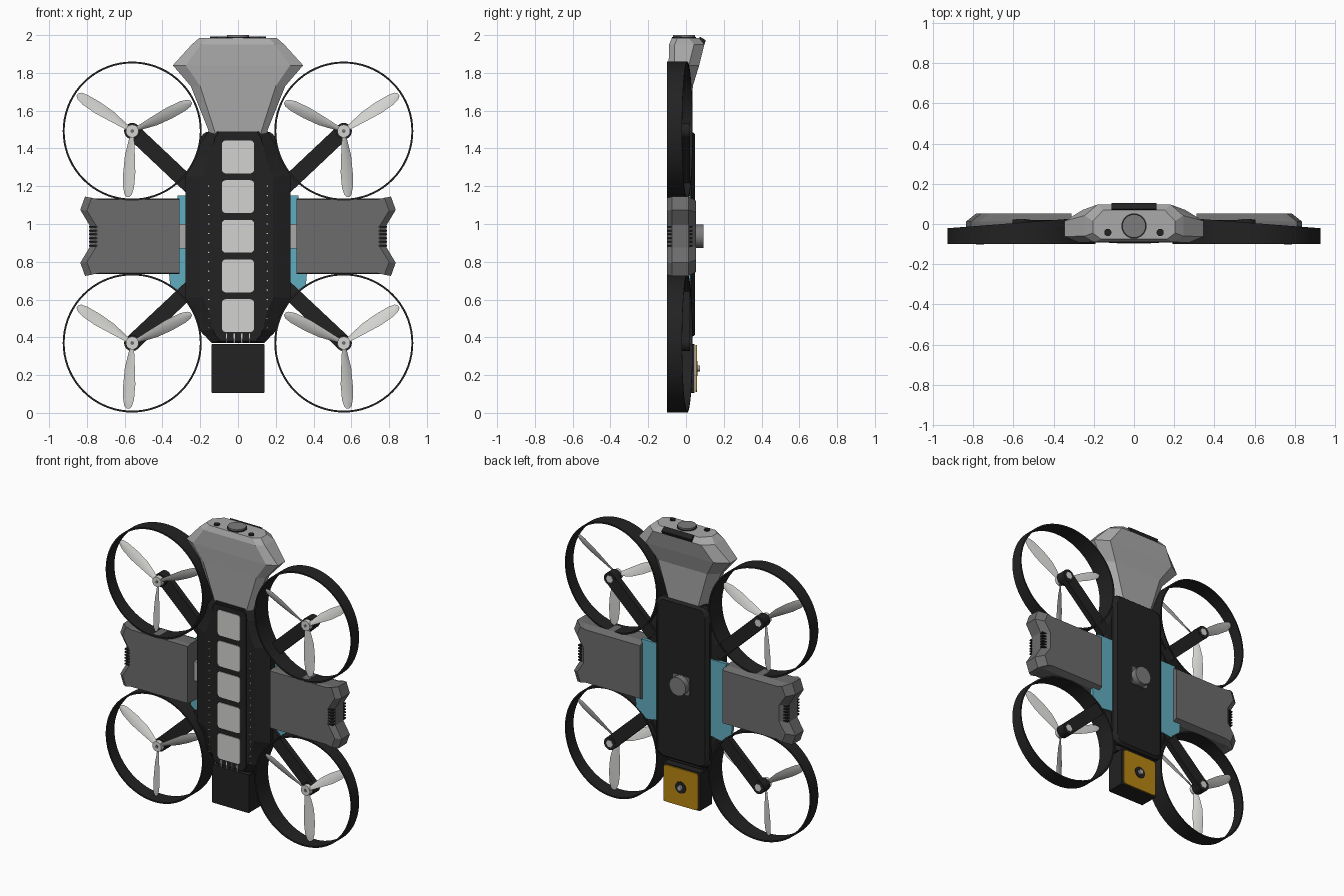
import bpy, bmesh, math
from mathutils import Vector

cube = bpy.data.objects.get("Cube")
if cube:
    bpy.data.objects.remove(cube, do_unlink=True)


def material(name, r, g, b):
    m = bpy.data.materials.new(name)
    m.use_nodes = True
    m.diffuse_color = (r, g, b, 1)
    bsdf = next(n for n in m.node_tree.nodes if n.type == 'BSDF_PRINCIPLED')
    bsdf.inputs["Base Color"].default_value = (r, g, b, 1)
    return m


BLACK = material("matte black", .016, .016, .016)
GREY = material("battery grey", .15, .15, .15)
SHELL = material("head grey", .4, .4, .4)
WHITE = material("off white", .65, .65, .63)
TEAL = material("teal", .12, .42, .53)
GOLD = material("gold", .48, .24, .006)
LENS = material("lens grey", .2, .2, .2)


def finish(name, bm, mat, smooth=True):
    bmesh.ops.recalc_face_normals(bm, faces=bm.faces)
    me = bpy.data.meshes.new(name)
    bm.to_mesh(me)
    bm.free()
    me.materials.append(mat)
    if smooth:
        me.shade_smooth()
        me.set_sharp_from_angle(angle=math.radians(30))
    ob = bpy.data.objects.new(name, me)
    bpy.context.collection.objects.link(ob)
    return ob


def loft(name, sections, mat, closed=False, smooth=True):
    """Skin a list of equal-length point loops; cap the ends or close the chain."""
    bm = bmesh.new()
    rows = [[bm.verts.new(p) for p in s] for s in sections]
    n = len(rows[0])
    pairs = list(zip(rows, rows[1:])) + ([(rows[-1], rows[0])] if closed else [])
    for a, b in pairs:
        for i in range(n):
            j = (i + 1) % n
            bm.faces.new((a[i], a[j], b[j], b[i]))
    if not closed:
        bm.faces.new(rows[0])
        bm.faces.new(rows[-1])
    return finish(name, bm, mat, smooth)


def prism(name, outline, y0, y1, mat, smooth=True):
    return loft(name, [[(x, y, z) for x, z in outline] for y in (y0, y1)], mat, smooth=smooth)


def circle(x, z, r, n=24):
    return [(x + r * math.cos(math.tau * i / n), z + r * math.sin(math.tau * i / n)) for i in range(n)]


def rounded(x, z, w, h, r, n=4):
    """Rounded rectangle outline with half sizes w and h."""
    pts = []
    for k, (sx, sz) in enumerate(((1, 1), (-1, 1), (-1, -1), (1, -1))):
        for i in range(n + 1):
            a = math.pi / 2 * (k + i / n)
            pts.append((x + sx * (w - r) + r * math.cos(a), z + sz * (h - r) + r * math.sin(a)))
    return pts


def scaled(outline, sx, sz):
    return [(x * sx, MID + (z - MID) * sz) for x, z in outline]


def both(half):
    """Mirror a half outline (bottom to top, +x) across x = 0."""
    return half + [(-x, z) for x, z in reversed(half)]


MID = .935
RX, RR = .56, .368
HUBS = (.37, 1.492)


def hug(z0, a0, a1, n=6):
    """Arc that follows the inner side of a propeller guard."""
    angles = [math.radians(a0 + (a1 - a0) * i / n) for i in range(n + 1)]
    return [(RX + RR * math.cos(a), z0 + RR * math.sin(a)) for a in angles]


# Central body: wide front hull hugging the guards, narrower back box
hull = both([(.14, .37), (.195, .43)] + hug(HUBS[0], 170, 140)
            + hug(HUBS[1], 220, 190) + [(.195, 1.43), (.15, 1.5)])
loft("body_hull", [[(x, y, z) for x, z in scaled(hull, sx, sz)] for y, sx, sz in
     ((-.088, .68, .98), (-.045, 1, 1), (.0, 1, 1), (.015, .85, .99))], BLACK, smooth=False)
back = rounded(0, .945, .2, .545, .05)
loft("body_back", [[(x, y, z) for x, z in scaled(back, s, t)] for y, s, t in
     ((0, 1, 1), (.03, 1, 1), (.048, .88, .975))], BLACK)
prism("front_strip", rounded(0, MID, .125, .54, .03), -.094, -.08, BLACK)
for i in range(5):
    prism("front_pad", rounded(0, MID + .21 * (i - 2), .085, .087, .02), -.098, -.09, WHITE)

# Small vent holes along the front and connector pins
for s in (-1, 1):
    for i in range(16):
        prism("vent_dot", circle(s * .155, .45 + i * .05, .004, 6), -.0895, -.08, WHITE)
for x in (-.06, -.02, .02, .06):
    prism("connector_pin", rounded(x, .395, .003, .025, .001, 1), -.096, -.09, WHITE)

# Rear knob on its square base
prism("knob_base", rounded(0, MID, .062, .062, .01), .045, .053, GREY)
prism("knob", circle(0, MID, .062), .05, .093, LENS)

# Lower box with gold antenna plate
prism("lower_box", rounded(0, .235, .14, .13, .004, 1), -.08, .045, BLACK)
prism("antenna_plate", rounded(0, .235, .13, .125, .02), .05, .058, GOLD)
prism("antenna_washer", circle(0, .235, .04), .057, .061, BLACK)
prism("antenna_nub", circle(0, .235, .017, 12), .057, .075, SHELL)

# Head shell lofted upward: height, half width, front y, back y
head = []
for z, w, yf, yb in ((1.48, .15, -.08, .03), (1.73, .25, -.088, .036), (1.84, .345, -.092, .07),
                     (1.95, .245, -.09, .097), (1.985, .205, -.075, .07)):
    c = w * .2
    side = [(w - c, yf), (w, yf + .03), (w, yb - .055), (w - c * 1.3, yb)]
    head.append([(x, y, z) for x, y in both(side)])
loft("head_shell", head, SHELL, smooth=False)


def upright(name, x, y, r, z0, z1, mat):
    loft(name, [[(p, q, z) for p, q in circle(x, y, r)] for z in (z0, z1)], mat)


upright("top_lens", 0, -.01, .058, 1.97, 2, LENS)
upright("top_lens_rim", 0, -.01, .063, 1.97, 1.99, BLACK)
for s in (-1, 1):
    upright("top_button", s * .13, -.042, .018, 1.97, 1.993, BLACK)
loft("head_slot", [[(x, .066, 1.978), (x, .074, 1.992), (x, .105, 1.972), (x, .097, 1.95)]
                   for x in (-.112, .112)], BLACK, smooth=False)


def guard(s, z0):
    """Thin hoop whose back edge slopes down away from the body."""
    loops = []
    for r, at_back in ((RR, 0), (RR, 1), (RR - .01, 1), (RR - .01, 0)):
        loops.append([(s * x, .035 - (x - .2) * .077 if at_back else -.1, z)
                      for x, z in circle(RX, z0, r, 72)])
    loft("propeller_guard", loops, BLACK, closed=True)


def blade(s, z0, angle):
    """Twisted blade: radius, trailing edge, leading edge, pitch."""
    d = Vector((math.cos(angle), 0, math.sin(angle)))
    e = Vector((-math.sin(angle), 0, math.cos(angle)))
    sections = []
    for r, c0, c1, pitch in ((.015, -.012, .012, 40), (.07, -.014, .03, 36), (.13, -.016, .045, 30),
                             (.22, -.018, .052, 24), (.3, -.01, .05, 18), (.335, .002, .043, 15),
                             (.348, .014, .03, 14)):
        p = math.radians(pitch)
        loop = []
        for t, h in ((0, 0), (.3, .004), (.7, .004), (1, 0), (.7, -.003), (.3, -.003)):
            c = c0 + (c1 - c0) * t
            v = d * r + e * (c * math.cos(p) + h * math.sin(p))
            loop.append((s * (RX + v.x), -.06 + c * math.sin(p) - h, z0 + v.z))
        sections.append(loop)
    loft("propeller_blade", sections, WHITE)


def arm(s, z0):
    """Straight diagonal arm from the motor to the body."""
    a, b = Vector((RX, z0)), Vector((.24, 1.19 if z0 > MID else .67))
    d = (b - a).normalized() * .042
    n = Vector((-d.y, d.x))
    prism("motor_arm", [(s * p.x, p.y) for p in (a + n, b + n, b - n, a - n)], -.02, .02, BLACK, False)


# Wings, rotors and arms on each side
pack = [(.31, .735), (.77, .735), (.81, .725), (.835, .795), (.787, .875)]
pack += [(x, 2 * MID - z) for x, z in reversed(pack)]
for s in (-1, 1):
    for z0 in HUBS:
        guard(s, z0)
        arm(s, z0)
        prism("motor", circle(s * RX, z0, .043), -.045, .022, BLACK)
        prism("motor_cap", circle(s * RX, z0, .026, 6), .02, .0245, WHITE, False)
        prism("propeller_hub", circle(s * RX, z0, .034), -.075, -.045, WHITE)
        prism("hub_screw", circle(s * RX, z0, .01, 12), -.078, -.07, GREY)
        for k in range(3):
            blade(s, z0, math.radians(30 + 120 * k))

    # Battery pack with chamfered outer end
    sections = []
    for y, pull, sz in ((-.1, .035, .97), (-.075, 0, 1), (.012, 0, 1), (.052, .05, .9)):
        sections.append([(s * (x - (pull if x > .5 else 0)), y, MID + (z - MID) * sz) for x, z in pack])
    loft("battery_pack", sections, GREY, smooth=False)
    for i in range(6):
        z = MID + (i - 2.5) * .02
        for y0, y1, x in ((-.101, -.078, .765), (.012, .035, .77)):
            loft("grip_slot", [[(s * x + dx, y, z + dz) for dx, dz in
                 ((-.02, -.004), (.02, -.004), (.02, .004), (-.02, .004))] for y in (y0, y1)], BLACK, smooth=False)

    # Teal mounting plate between body and pack
    plate = [(.18, .63)] + hug(HUBS[0], 138, 123) + [(.365, .74), (.32, .76), (.32, 1.15), (.18, 1.15)]
    prism("mount_plate", [(s * x, z) for x, z in plate], .002, .024, TEAL, False)
    prism("pack_connector", rounded(s * .29, MID, .03, .065, .005), -.03, .004, SHELL)
